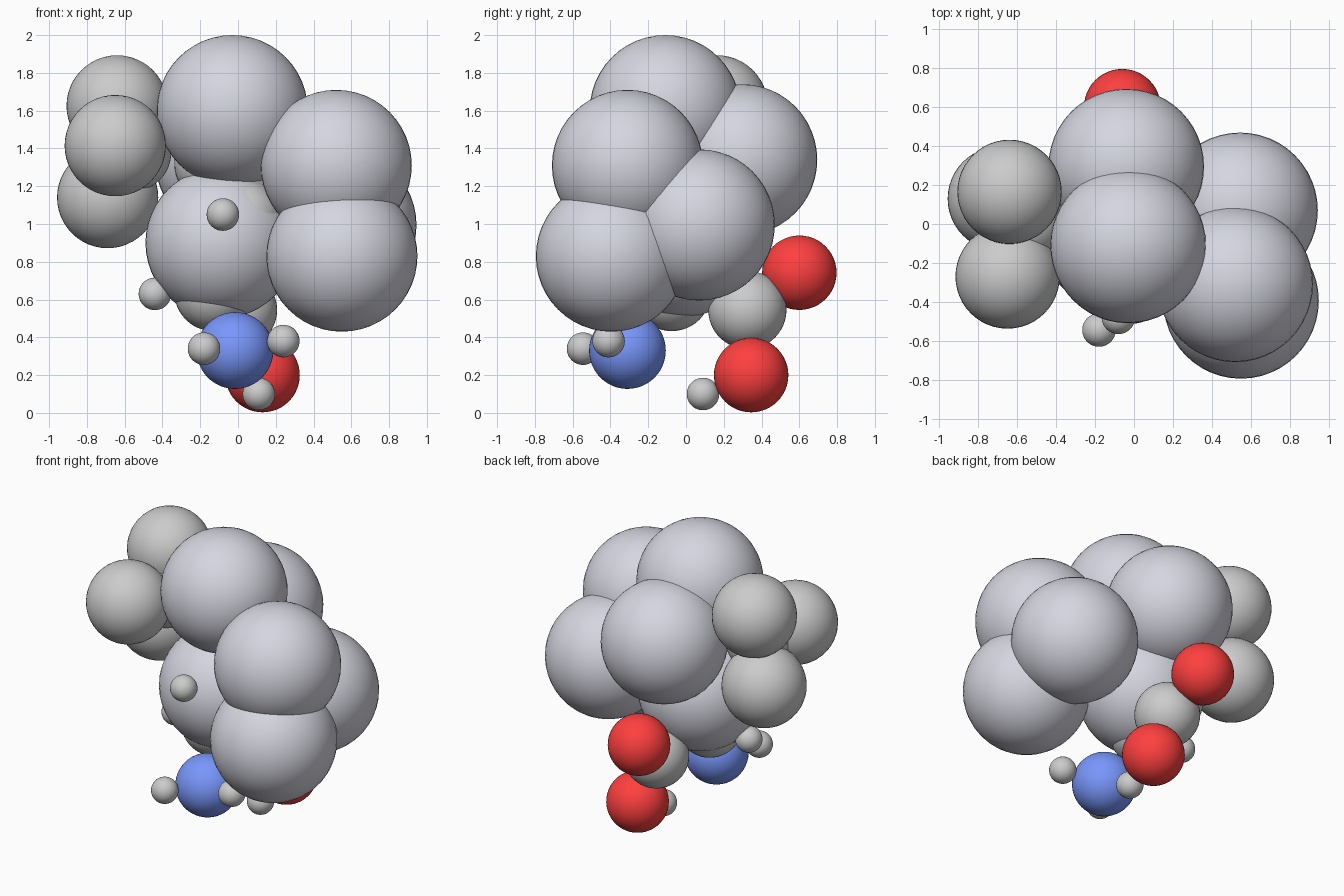
import bpy


def material(name, rgb):
    m = bpy.data.materials.new(name)
    m.diffuse_color = (*rgb, 1)
    return m


PALE = material("pale_metal", (0.67, 0.67, 0.75))
GREY = material("grey", (0.565, 0.565, 0.565))
RED = material("red", (1.0, 0.05, 0.05))
BLUE = material("blue", (0.19, 0.31, 0.97))


def balls(name, radius, mat, centres):
    """One smooth sphere per centre."""
    for i, c in enumerate(centres, 1):
        bpy.ops.mesh.primitive_uv_sphere_add(segments=48, ring_count=24,
                                             radius=radius, location=c)
        ob = bpy.context.object
        ob.name = f"{name}_{i}"
        ob.data.materials.append(mat)
        bpy.ops.object.shade_smooth()


# Large pale spheres: upper pair, right-hand trio, central one
balls("large_top_ball", 0.40, PALE, [(-0.03, -0.11, 1.60), (-0.04, 0.295, 1.34)])
balls("large_side_ball", 0.40, PALE, [(0.52, -0.31, 1.31), (0.55, -0.395, 0.83),
                                      (0.545, 0.07, 0.995)])
balls("large_centre_ball", 0.40, PALE, [(-0.09, -0.04, 0.90)])

# Medium grey trio on the left
balls("medium_ball", 0.268, GREY, [(-0.64, 0.165, 1.625), (-0.65, -0.27, 1.415),
                                   (-0.69, 0.13, 1.14)])

# Carbon backbone, mostly buried in the large spheres
balls("carbon", 0.207, GREY, [(0.0, 0.325, 0.545), (-0.13, -0.075, 0.64),
                              (0.03, -0.15, 1.03), (-0.13, 0.02, 1.32),
                              (-0.56, 0.01, 1.38), (0.43, -0.20, 1.05)])

# Oxygens and nitrogen
balls("oxygen", 0.197, RED, [(-0.06, 0.60, 0.742), (0.13, 0.345, 0.20)])
balls("nitrogen", 0.203, BLUE, [(-0.016, -0.31, 0.33)])

# Small hydrogens
balls("hydrogen", 0.086, GREY, [(-0.18, -0.545, 0.34), (0.24, -0.41, 0.38),
                                (0.11, 0.09, 0.10), (-0.44, -0.06, 0.63),
                                (-0.08, -0.48, 1.05)])
